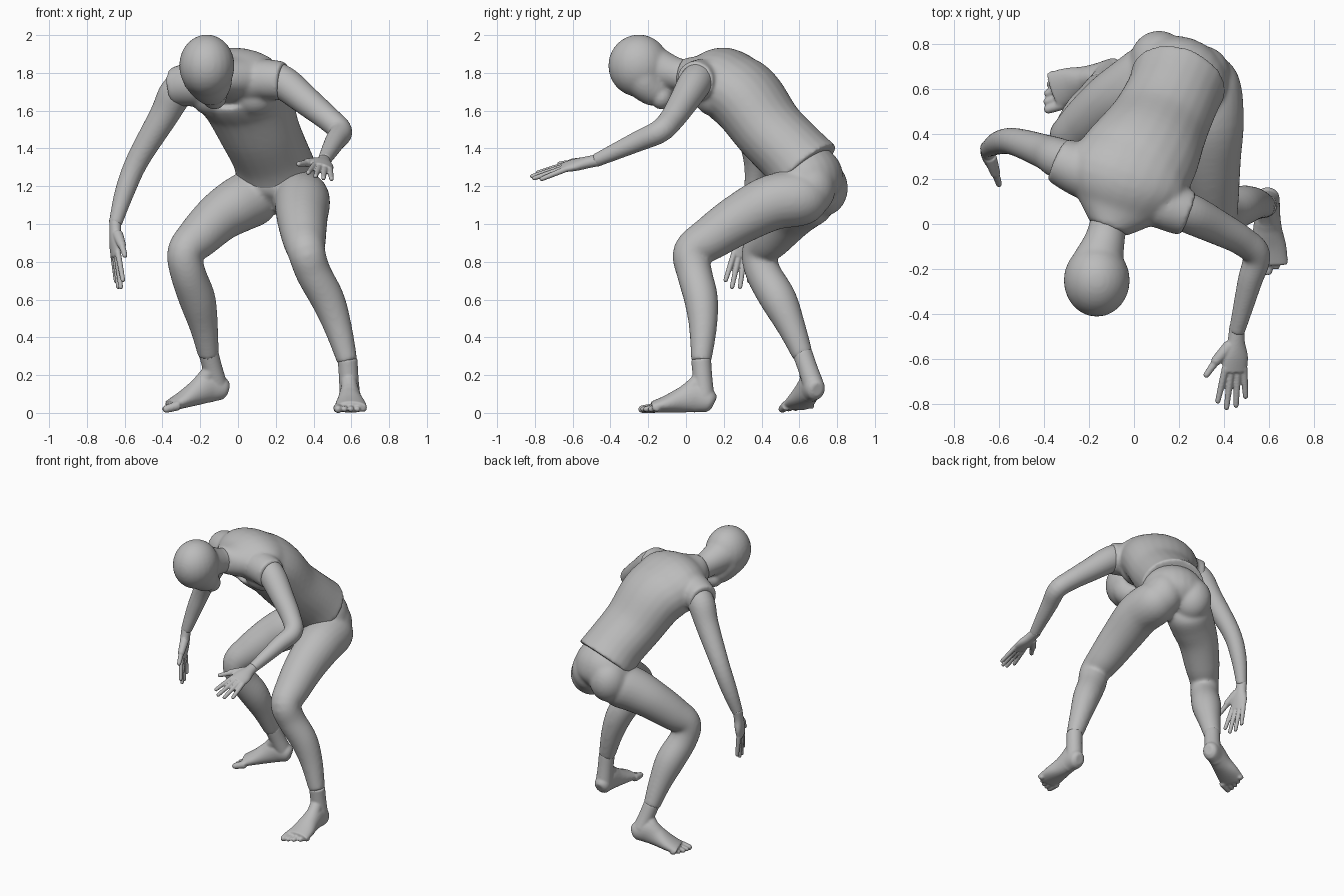
import bpy, bmesh, math
from mathutils import Vector, Matrix

cube = bpy.data.objects.get("Cube")
if cube:
    bpy.data.objects.remove(cube, do_unlink=True)

grey = bpy.data.materials.new("plain grey")
grey.use_nodes = True
shade = (.5, .5, .5, 1)
grey.diffuse_color = shade
grey.node_tree.nodes["Principled BSDF"].inputs["Base Color"].default_value = shade

ACROSS = Vector((.94, -.33, 0))   # shoulder and hip direction
SEGMENTS, STEPS = 24, 5


def spline(stations, steps=STEPS):
    """Smoothly interpolate (x, y, z, half width, half depth) stations."""
    rows = [tuple(s) if len(s) == 5 else tuple(s) + (s[-1],) for s in stations]
    last = len(rows) - 1
    result = []
    for i in range(last):
        a, b, c, d = (rows[max(0, min(last, i + k))] for k in (-1, 0, 1, 2))
        for j in range(steps):
            t = j / steps
            result.append([
                q + t * ((r - p) + t * (2*p - 5*q + 4*r - s + t * (3*(q - r) + s - p))) / 2
                for p, q, r, s in zip(a, b, c, d)])
    result.append(list(rows[last]))
    return result


def tube(bm, stations, side=ACROSS, matrix=Matrix()):
    """Loft elliptical rings along a path and close both ends."""
    rows = spline(stations)
    centres = [Vector(r[:3]) for r in rows]
    rings = []
    for i, row in enumerate(rows):
        tangent = (centres[min(i + 1, len(rows) - 1)] - centres[max(i - 1, 0)]).normalized()
        u = (side - tangent * side.dot(tangent)).normalized()
        v = tangent.cross(u)
        ring = []
        for k in range(SEGMENTS):
            a = math.tau * k / SEGMENTS
            p = centres[i] + u * row[3] * math.cos(a) + v * row[4] * math.sin(a)
            ring.append(bm.verts.new(matrix @ p))
        rings.append(ring)
    for lower, upper in zip(rings, rings[1:]):
        for k in range(SEGMENTS):
            n = (k + 1) % SEGMENTS
            bm.faces.new((lower[k], lower[n], upper[n], upper[k]))
    bm.faces.new(rings[0][::-1])
    bm.faces.new(rings[-1])


def ball(bm, centre, size, matrix=Matrix()):
    place = Matrix.Translation(centre) @ Matrix.Diagonal((*size, 1))
    bmesh.ops.create_uvsphere(bm, u_segments=SEGMENTS, v_segments=16, radius=1,
                              matrix=matrix @ place)


def finish(name, bm, voxel, smoothing):
    """Fuse the overlapping volumes into one smooth skin."""
    bmesh.ops.recalc_face_normals(bm, faces=bm.faces)
    mesh = bpy.data.meshes.new(name)
    bm.to_mesh(mesh)
    bm.free()
    mesh.materials.append(grey)
    obj = bpy.data.objects.new(name, mesh)
    bpy.context.collection.objects.link(obj)
    fuse = obj.modifiers.new("fuse", 'REMESH')
    fuse.mode = 'VOXEL'
    fuse.voxel_size = voxel
    fuse.use_smooth_shade = True
    relax = obj.modifiers.new("relax", 'SMOOTH')
    relax.factor = .5
    relax.iterations = smoothing


def frame(origin, forward, up, mirror):
    """Local frame with -y forward, z up and the big digit on -x."""
    y = -Vector(forward).normalized()
    up = Vector(up)
    z = (up - y * up.dot(y)).normalized()
    x = y.cross(z) * mirror
    m = Matrix((x, y, z)).transposed().to_4x4()
    m.translation = Vector(origin)
    return m


def digit(bm, start, end, r, matrix):
    a, b = Vector(start), Vector(end)
    tube(bm, [(*a, r * 1.1), (*a.lerp(b, .5), r), (*b, r * .85)], Vector((1, 0, .2)), matrix)
    ball(bm, b, (r * .85, r * .85, r * .85), matrix)


def hand(name, *placement):
    m = frame(*placement)
    bm = bmesh.new()
    tube(bm, [(0, .03, 0, .034, .032), (0, -.04, 0, .039, .031), (0, -.11, 0, .058, .029),
              (0, -.18, 0, .056, .02)], Vector((1, 0, 0)), m)
    for x, length in ((-.043, .14), (-.015, .17), (.014, .16), (.042, .12)):
        digit(bm, (x, -.16, 0), (x * 1.5, -.175 - length, -.02), .0145, m)
    digit(bm, (-.025, -.06, -.005), (-.085, -.13, -.01), .026, m)
    digit(bm, (-.08, -.125, -.01), (-.125, -.195, -.015), .016, m)
    finish(name, bm, .005, 4)


def foot(name, ankle, *placement):
    m = frame(*placement)
    top = m.inverted() @ Vector(ankle)
    bm = bmesh.new()
    wide = Vector((1, 0, 0))
    tube(bm, [(0, .068, .05, .03, .035), (0, .045, .06, .052, .06), (0, -.03, .085, .056, .085),
              (0, -.1, .068, .064, .068), (.004, -.18, .047, .08, .047),
              (.005, -.26, .03, .086, .03)], wide, m)
    tube(bm, [(*top, .053), (*top.lerp(Vector((0, .015, .09)), .5), .052),
              (0, .015, .09, .055)], wide, m)
    tube(bm, [(*top.lerp(Vector(), .35), .04), (0, -.06, .12, .045), (0, -.14, .06, .045)],
         wide, m)
    for i in range(5):
        x = -.062 + .034 * i
        digit(bm, (x, -.24, .026), (x, -.313 + .005 * i * i, .02), .024 if i == 0 else .018, m)
    finish(name, bm, .006, 8)


# Head with jaw and neck
bm = bmesh.new()
ball(bm, (-.165, -.25, 1.838), (.147, .162, .165))
ball(bm, (-.163, -.275, 1.78), (.115, .1, .1))
tube(bm, [(-.16, -.22, 1.78, .135), (-.145, -.185, 1.725, .115, .1), (-.13, -.14, 1.68, .075)])
ball(bm, (-.143, -.205, 1.722), (.09, .075, .08))
ball(bm, (-.125, -.13, 1.67), (.066, .06, .064))
tube(bm, [(-.16, -.17, 1.83, .115), (-.135, -.09, 1.805, .094), (-.12, -.03, 1.79, .085),
          (-.1, .05, 1.78, .083)])
finish("head", bm, .009, 14)

# Torso with shoulder caps
bm = bmesh.new()
tube(bm, [(-.115, -.02, 1.79, .088, .088), (-.08, .07, 1.78, .19, .115),
          (-.04, .18, 1.775, .27, .165), (0, .25, 1.72, .265, .192), (.05, .33, 1.65, .25, .195),
          (.11, .44, 1.5, .222, .185), (.17, .565, 1.37, .21, .186), (.2, .64, 1.285, .217, .2)])
tube(bm, [(-.12, .19, 1.75, .12), (-.24, .24, 1.74, .118), (-.34, .285, 1.725, .103)])
tube(bm, [(.02, .13, 1.76, .12), (.13, .085, 1.765, .112), (.24, .045, 1.757, .103)])
for offset in (-.12, .12):
    ball(bm, Vector((-.02, .19, 1.68)) + ACROSS * offset, (.12, .11, .11))
finish("torso", bm, .01, 16)

# Pelvis, buttocks and both legs
bm = bmesh.new()
tube(bm, [(.19, .61, 1.34, .18, .15), (.2, .64, 1.26, .217, .185), (.2, .65, 1.18, .22, .175),
          (.2, .655, 1.12, .17, .12)])
for offset in (-.1, .1):
    ball(bm, Vector((.205, .69, 1.19)) + ACROSS * offset, (.13, .135, .15))
tube(bm, [(.13, .7, 1.17, .1), (.09, .66, 1.145, .148), (0, .6, 1.1, .147),
          (-.1, .54, 1.035, .132), (-.21, .45, .93, .115), (-.28, .39, .85, .095),
          (-.265, .41, .74, .094), (-.215, .49, .6, .097), (-.18, .56, .45, .075),
          (-.155, .62, .3, .055)])
tube(bm, [(.3, .7, 1.17, .1), (.325, .62, 1.14, .145), (.34, .46, 1.115, .148),
          (.34, .29, 1.03, .135), (.35, .13, .925, .117), (.363, .03, .85, .1),
          (.4, .045, .74, .094), (.475, .08, .6, .09), (.53, .09, .45, .074),
          (.58, .08, .27, .054)])
finish("legs", bm, .01, 16)

# Arms
bm = bmesh.new()
tube(bm, [(-.26, .26, 1.76, .085), (-.33, .29, 1.69, .09), (-.395, .32, 1.57, .077),
          (-.53, .365, 1.34, .061), (-.6, .36, 1.17, .052), (-.65, .33, 1, .035)])
finish("right_arm", bm, .008, 5)
bm = bmesh.new()
tube(bm, [(.19, .07, 1.78, .085), (.26, .04, 1.735, .088), (.37, -.015, 1.645, .077),
          (.48, -.075, 1.555, .066), (.543, -.14, 1.49, .062), (.512, -.26, 1.435, .054),
          (.455, -.48, 1.335, .035)])
finish("left_arm", bm, .008, 5)

# Hands and feet
hand("right_hand", (-.65, .33, 1), (.01, -.2, -.95), (-1, -.3, 0), -1)
hand("left_hand", (.455, -.48, 1.335), (-.05, -.97, -.2), (.3, 0, 1), 1)
foot("right_foot", (-.157, .615, .32), (-.11, .675, .06), (-.92, -.34, -.19), (0, 0, 1), -1)
foot("left_foot", (.58, .08, .285), (.592, .08, 0), (0, -1, 0), (0, 0, 1), 1)
